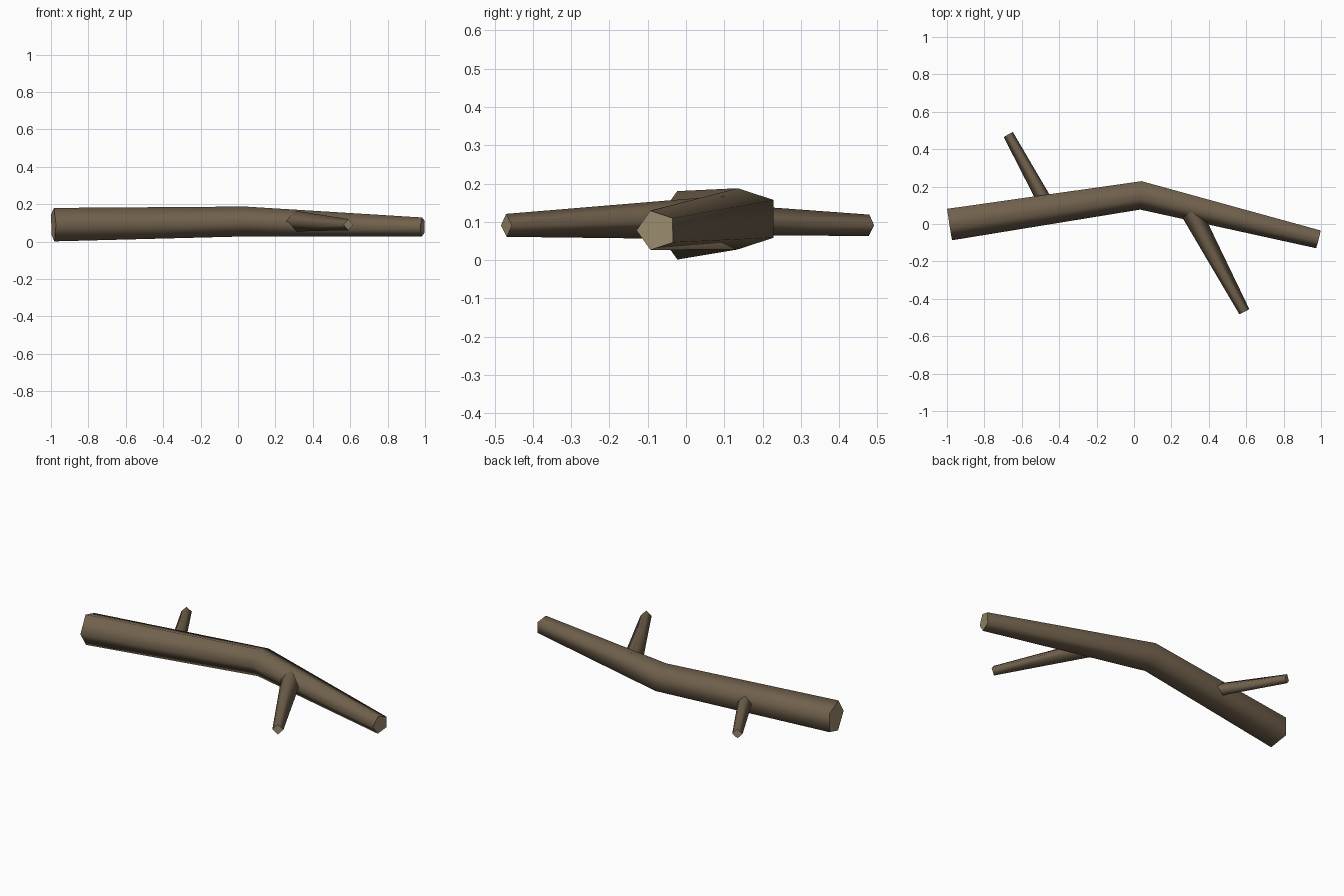
import bpy, bmesh, math
from mathutils import Vector

if "Cube" in bpy.data.objects:
    bpy.data.objects.remove(bpy.data.objects["Cube"])


def material(name, rgb):
    m = bpy.data.materials.new(name)
    m.diffuse_color = (*rgb, 1)
    m.use_nodes = True
    m.node_tree.nodes["Principled BSDF"].inputs["Base Color"].default_value = m.diffuse_color
    return m


bark = material("brown bark", (0.165, 0.120, 0.073))
wood = material("pale cut wood", (0.335, 0.262, 0.162))


def limb(name, path, radii, sides):
    """Tapered tube along a path, with smooth bark and flat cut ends."""
    pts = [Vector(p) for p in path]
    bm = bmesh.new()
    rings = []
    for i, p in enumerate(pts):
        # average the directions of the neighbouring segments
        t = Vector()
        if i > 0:
            t += (p - pts[i - 1]).normalized()
        if i < len(pts) - 1:
            t += (pts[i + 1] - p).normalized()
        t.normalize()
        side = t.cross(Vector((0, 0, 1))).normalized()
        up = side.cross(t)
        ring = []
        for k in range(sides):
            a = 2 * math.pi * k / sides
            ring.append(bm.verts.new(p + radii[i] * (math.cos(a) * side + math.sin(a) * up)))
        rings.append(ring)
    # bark
    for a, b in zip(rings, rings[1:]):
        for k in range(sides):
            n = (k + 1) % sides
            bm.faces.new((a[k], a[n], b[n], b[k])).smooth = True
    # cut ends
    for ring in (rings[0], rings[-1]):
        cap = bm.faces.new(ring)
        cap.material_index = 1
        for e in cap.edges:
            e.smooth = False
    bmesh.ops.recalc_face_normals(bm, faces=bm.faces[:])
    me = bpy.data.meshes.new(name)
    bm.to_mesh(me)
    bm.free()
    me.materials.append(bark)
    me.materials.append(wood)
    ob = bpy.data.objects.new(name, me)
    bpy.context.collection.objects.link(ob)
    return ob


# bent main branch
limb("main_branch",
     [(-0.987, 0.006, 0.091), (0.037, 0.161, 0.108), (0.987, -0.077, 0.078)],
     [0.094, 0.084, 0.054], 5)

# side twigs, rooted inside the main branch
limb("back_twig", [(-0.454, 0.08, 0.107), (-0.672, 0.478, 0.091)], [0.041, 0.028], 4)
limb("front_twig", [(0.286, 0.10, 0.111), (0.59, -0.469, 0.091)], [0.057, 0.030], 4)
